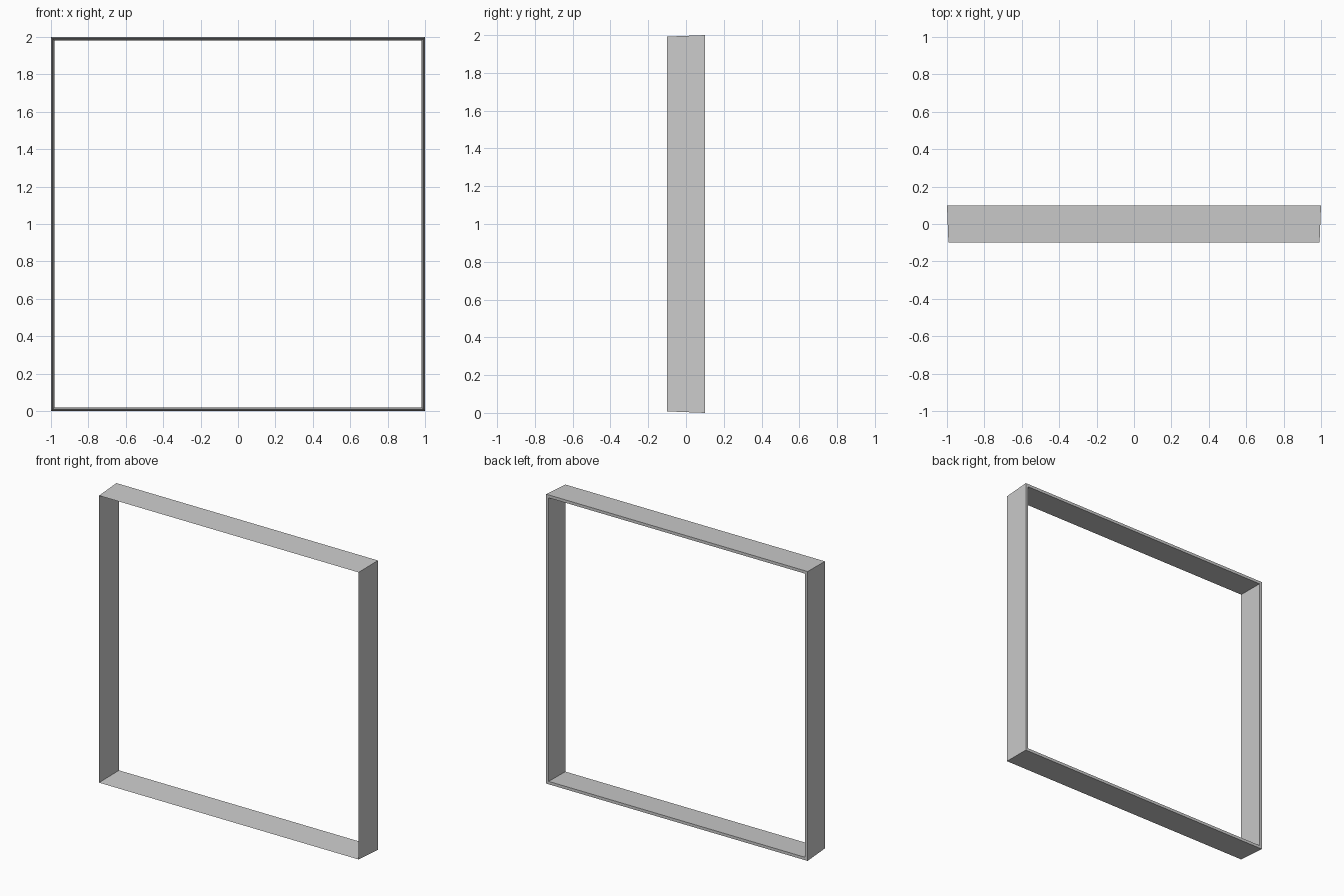
import bpy, bmesh

if "Cube" in bpy.data.objects:
    bpy.data.objects.remove(bpy.data.objects["Cube"])

# Wedge cross-section: (half-size of square ring, y); sharp front edge, flat back rim
PROFILE = [(0.992, -0.1), (1.0, 0.1), (0.98, 0.1)]
CORNERS = [(-1, -1), (1, -1), (1, 1), (-1, 1)]


def square_ring(name, profile, centre_z):
    bm = bmesh.new()
    # one cross-section at each mitred corner
    sections = [[bm.verts.new((sx * h, y, centre_z + sz * h)) for h, y in profile]
                for sx, sz in CORNERS]
    # bridge neighbouring corners into the four bars
    n = len(profile)
    for i in range(4):
        a, b = sections[i], sections[(i + 1) % 4]
        for j in range(n):
            k = (j + 1) % n
            bm.faces.new((a[j], b[j], b[k], a[k]))
    bmesh.ops.recalc_face_normals(bm, faces=bm.faces)
    mesh = bpy.data.meshes.new(name)
    bm.to_mesh(mesh)
    bm.free()
    obj = bpy.data.objects.new(name, mesh)
    bpy.context.collection.objects.link(obj)
    return obj


# Square frame standing on the ground
square_ring("square_frame", PROFILE, 1.0)
